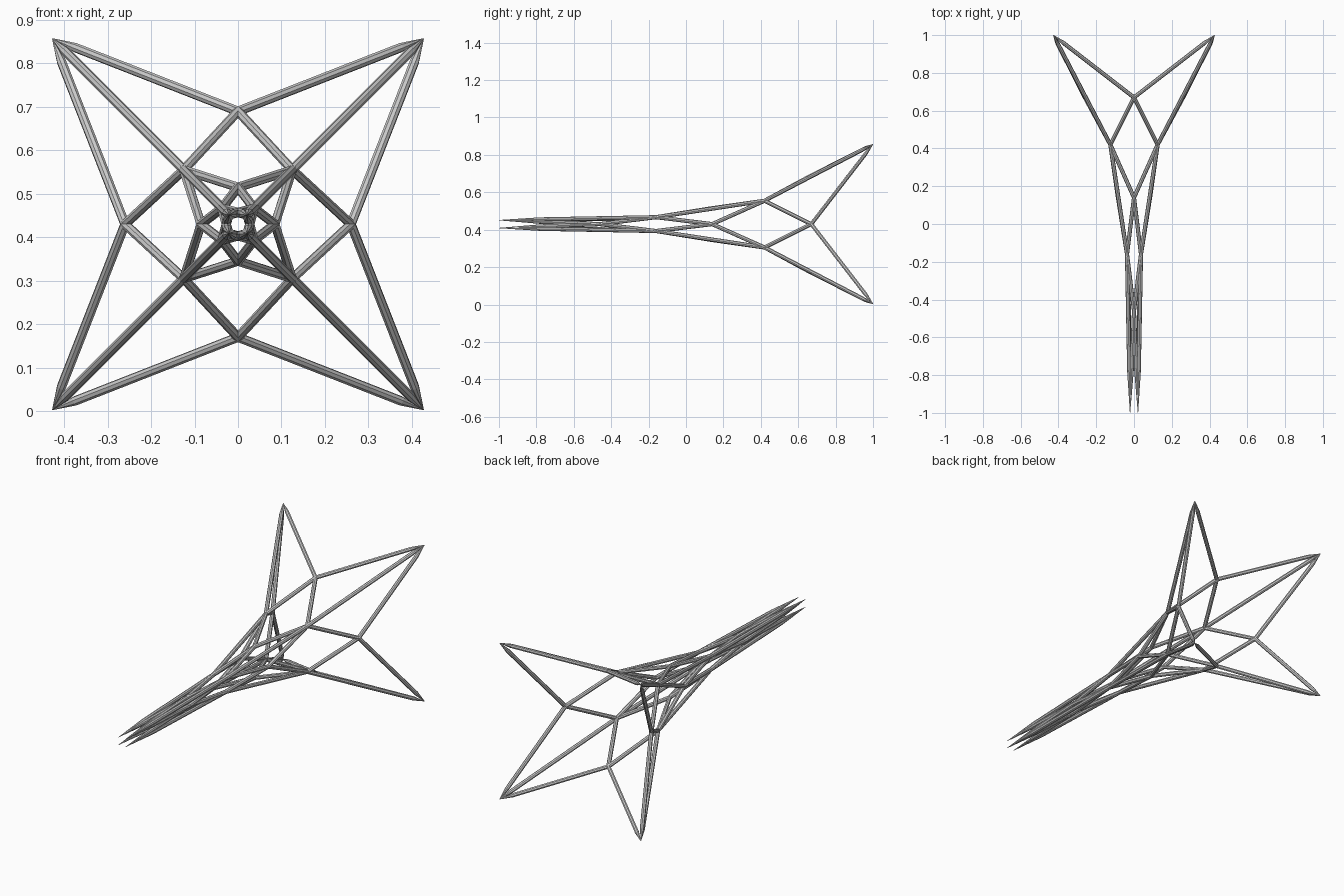
import bpy, bmesh, math
from mathutils import Vector, Matrix

cube = bpy.data.objects.get("Cube")
if cube:
    bpy.data.objects.remove(cube, do_unlink=True)

MID_Z = 0.43
ROD = 0.011
SIDES = 8
BACK_POINT, FRONT_POINT = 0.07, 0.22

steel = bpy.data.materials.new("light grey steel")
steel.use_nodes = True
colour = (0.6, 0.6, 0.6, 1)
steel.diffuse_color = colour
steel.node_tree.nodes["Principled BSDF"].inputs["Base Color"].default_value = colour


def ring(radius, y, turn):
    """Four points around the long axis; turn is in eighths of a circle."""
    angles = [(turn + 2 * k) * math.pi / 4 for k in range(4)]
    return [Vector((radius * math.cos(a), y, MID_Z + radius * math.sin(a))) for a in angles]


def frustum(bm, a, b, ra, rb):
    d = b - a
    place = Matrix.Translation((a + b) / 2) @ d.to_track_quat("Z", "Y").to_matrix().to_4x4()
    bmesh.ops.create_cone(bm, cap_ends=True, segments=SIDES, radius1=ra, radius2=rb,
                          depth=d.length, matrix=place)


def rod(bm, a, b, point):
    """Straight rod from a to b, narrowing towards a over the length of its point."""
    if point:
        neck = a + (b - a).normalized() * point
        frustum(bm, a, neck, 0.001, ROD)
        a = neck
    frustum(bm, a, b, ROD, ROD)


def make(name, build):
    bm = bmesh.new()
    build(bm)
    mesh = bpy.data.meshes.new(name)
    bm.to_mesh(mesh)
    bm.free()
    mesh.materials.append(steel)
    bpy.context.collection.objects.link(bpy.data.objects.new(name, mesh))


# Rings from the wide back to the narrow front, alternating diagonal and upright
DIAG = math.sqrt(2)
rings = [
    ring(0.427 * DIAG, 1.0, 1),
    ring(0.26, 0.67, 0),
    ring(0.125 * DIAG, 0.42, 1),
    ring(0.085, 0.14, 0),
    ring(0.037 * DIAG, -0.16, 1),
    ring(0.027, -0.46, 0),
    ring(0.021 * DIAG, -1.0, 1),
]
last = len(rings) - 1
points = {0: BACK_POINT, last: FRONT_POINT}

# Zigzag rods between neighbouring rings
for i in range(last):
    def zigzag(bm, i=i):
        diag, upright = (i, i + 1) if i % 2 == 0 else (i + 1, i)
        for k in range(4):
            for j in (k, (k + 1) % 4):
                rod(bm, rings[diag][k], rings[upright][j], points.get(diag))
    make(f"zigzag_rods_{i + 1}", zigzag)

# Long rods along the four diagonal ribs
for i in range(0, last, 2):
    def ribs(bm, i=i):
        tip, base = (i + 2, i) if i + 2 == last else (i, i + 2)
        for k in range(4):
            rod(bm, rings[tip][k], rings[base][k], points.get(tip))
    make(f"rib_rods_{i // 2 + 1}", ribs)


# Rounded joints where the rods meet
def joints(bm):
    for nodes in rings[1:-1]:
        for p in nodes:
            bmesh.ops.create_icosphere(bm, subdivisions=1, radius=ROD * 1.05,
                                       matrix=Matrix.Translation(p))


make("joints", joints)
